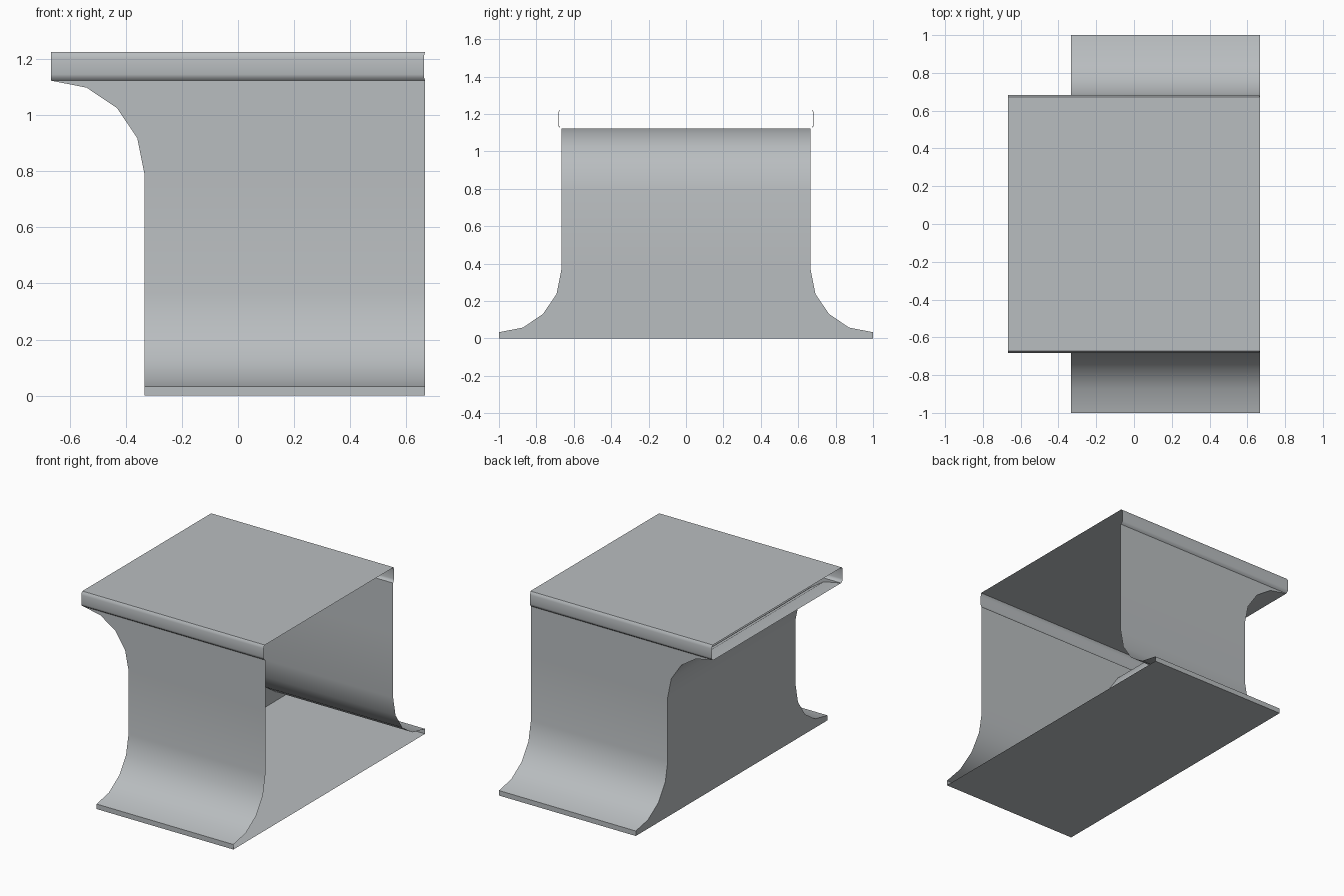
import bpy, bmesh, math
from mathutils import Vector

if "Cube" in bpy.data.objects:
    bpy.data.objects.remove(bpy.data.objects["Cube"])

R = 1 / 3            # radius of both coves
W = 2 / 3            # half width of the box
H = 1.123            # wall top
TOP = 1.225          # deck height
LIP = 0.033          # lip height at the foot
SPRING = H - R       # where the upper cove starts

grey = bpy.data.materials.new("cool grey")
grey.diffuse_color = (0.485, 0.51, 0.525, 1)
grey.use_nodes = True
grey.node_tree.nodes["Principled BSDF"].inputs["Base Color"].default_value = grey.diffuse_color


def sheet(name, polygons, outward, angle=35):
    """Make a thin sheet from polygons, welded and facing one way."""
    bm = bmesh.new()
    for poly in polygons:
        bm.faces.new([bm.verts.new(p) for p in poly])
    bmesh.ops.remove_doubles(bm, verts=bm.verts, dist=1e-4)
    bmesh.ops.recalc_face_normals(bm, faces=bm.faces)
    bm.normal_update()
    total = sum((f.normal * f.calc_area() for f in bm.faces), Vector())
    if total.dot(Vector(outward)) < 0:
        bmesh.ops.reverse_faces(bm, faces=bm.faces)
    mesh = bpy.data.meshes.new(name)
    bm.to_mesh(mesh)
    bm.free()
    mesh.materials.append(grey)
    ob = bpy.data.objects.new(name, mesh)
    bpy.context.collection.objects.link(ob)
    bpy.ops.object.select_all(action='DESELECT')
    ob.select_set(True)
    bpy.context.view_layer.objects.active = ob
    bpy.ops.object.shade_smooth_by_angle(angle=math.radians(angle))
    return ob


def strips(line_a, line_b):
    """Quads between two matching lines of points."""
    return [(line_a[i], line_a[i + 1], line_b[i + 1], line_b[i])
            for i in range(len(line_a) - 1)]


steps = [math.radians(22.5 * i) for i in range(5)]
# foot profile (y, z): lip, flared cove, straight wall
foot = [(1, 0)] + [(1 - R * math.sin(a), LIP + R - R * math.cos(a)) for a in steps]
foot.append((W, SPRING))
# upper cove at the left end (x, z)
cove = [(-W + R * math.cos(a), SPRING + R * math.sin(a)) for a in steps]
# softly bulging edge trim (y, z), and its right end, drawn in a little (x, y, z)
trim = [(W, H), (0.68, H + 0.01), (0.683, H + 0.022), (0.683, TOP - 0.022),
        (0.68, TOP - 0.01), (0.672, TOP)]
trim_end = [(W if z in (H, TOP) else W - 0.003, y - (0.003 if y > 0.675 else 0), z)
            for y, z in trim]

for side, s in (("front", -1), ("back", 1)):
    # side wall with flared foot
    polys = strips([(-R, s * y, z) for y, z in foot], [(W, s * y, z) for y, z in foot])
    polys.append([(x, s * W, z) for x, z in cove] + [(W, s * W, H), (W, s * W, SPRING)])
    sheet(side + "_wall", polys, (0, s, 0))
    # trim along the deck edge
    sheet(side + "_trim", strips([(-W, s * y, z) for y, z in trim],
                                 [(x, s * y, z) for x, y, z in trim_end]), (0, s, 0), 60)

# end wall curving out under the deck
polys = strips([(x, -W, z) for x, z in cove], [(x, W, z) for x, z in cove])
polys.append([(-R, y, z) for y, z in foot] + [(-R, -y, z) for y, z in reversed(foot)])
sheet("end_wall", polys, (-1, 0, 0))

# flat deck and floor
sheet("deck", [[(-W, -0.672, TOP), (W, -0.672, TOP), (W, 0.672, TOP), (-W, 0.672, TOP)]], (0, 0, 1))
sheet("floor", [[(-R, -1, 0), (W, -1, 0), (W, 1, 0), (-R, 1, 0)]], (0, 0, -1))
